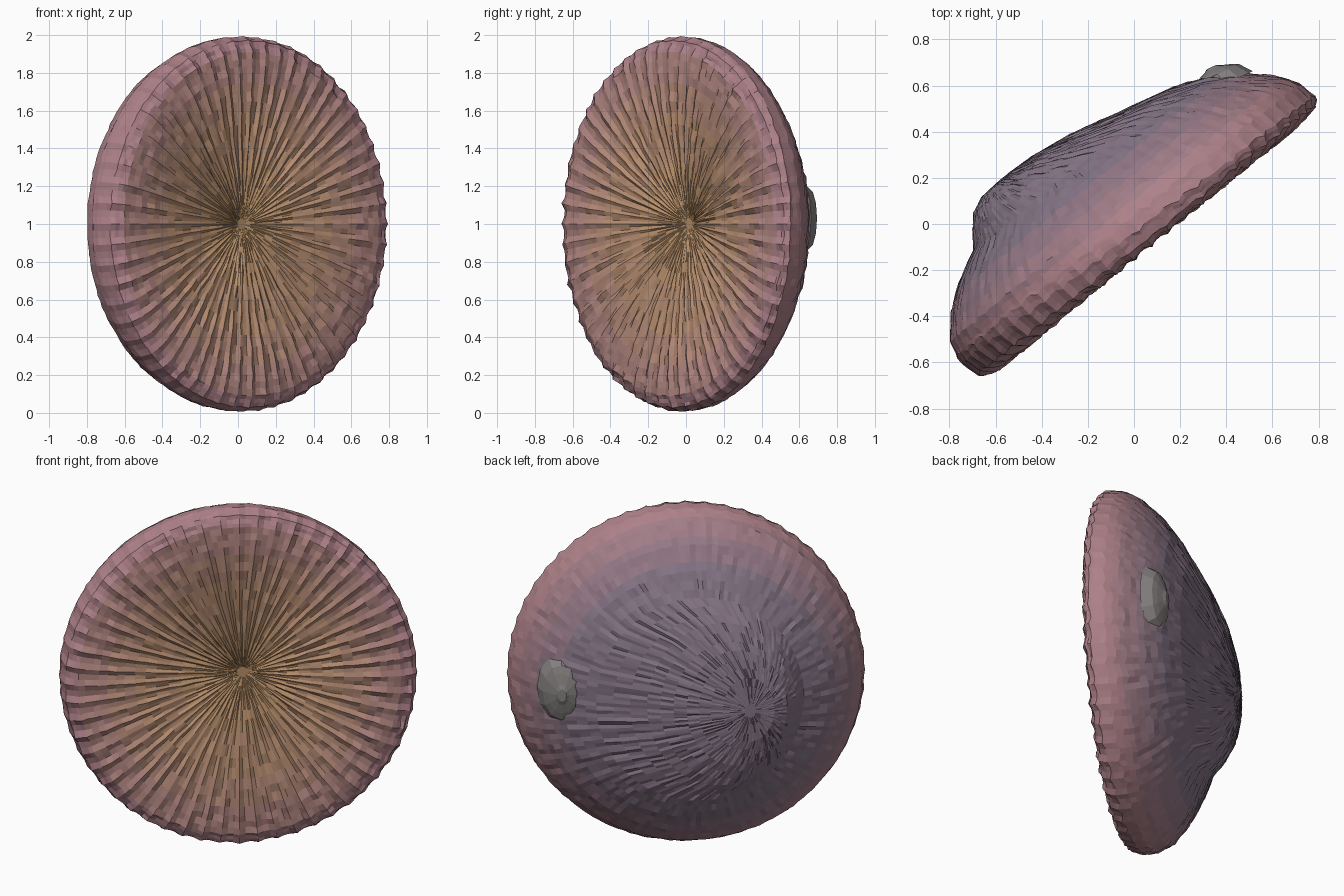
import bpy, bmesh, math, random
from mathutils import Vector

if "Cube" in bpy.data.objects:
    bpy.data.objects.remove(bpy.data.objects["Cube"])

random.seed(4)
SEG = 168
U = Vector((0.775, 0.632, 0))     # across the disc
N = Vector((0.632, -0.775, 0))    # out of the funnel side
Z = Vector((0, 0, 1))
C = Vector((0, 0, 1))


def material(name, rgb):
    m = bpy.data.materials.new(name)
    m.diffuse_color = (*rgb, 1)
    m.use_nodes = True
    m.node_tree.nodes["Principled BSDF"].inputs["Base Color"].default_value = m.diffuse_color
    return m


def mix(a, b, t):
    return tuple(x + (y - x) * t for x, y in zip(a, b))


# rings: u radius, z radius, u offset, height along N, rib strength
front = [(0.03, 0.03, 0.025, 0.0, 0), (0.10, 0.10, 0.02, 0.025, .3),
         (0.25, 0.26, 0.01, 0.055, .6), (0.45, 0.47, 0, 0.085, .8),
         (0.62, 0.65, 0, 0.105, 1), (0.76, 0.80, 0, 0.115, 1),
         (0.87, 0.91, 0, 0.112, 1)]
rim = [(0.935, 0.97, 0, 0.085, 1), (0.957, 0.992, 0, 0.03, 1),
       (0.95, 0.985, -0.008, -0.03, 1), (0.91, 0.945, -0.03, -0.11, .6)]
back = [(0.825, 0.85, -0.035, -0.20, .4), (0.715, 0.73, -0.035, -0.28, .3),
        (0.56, 0.60, -0.05, -0.35, .3), (0.40, 0.48, -0.16, -0.42, .2),
        (0.27, 0.34, -0.24, -0.475, .2), (0.14, 0.19, -0.30, -0.507, 0),
        (0.03, 0.04, -0.31, -0.515, 0)]


def refine(rings, n=3):
    out = []
    for a, b in zip(rings, rings[1:]):
        out += [mix(a, b, i / n) for i in range(n)]
    return out + [rings[-1]]


rings = refine(front + rim + back)

# colours graded from funnel centre over the rim to the back
tan, rose, mauve = (0.50, 0.29, 0.14), (0.42, 0.22, 0.25), (0.24, 0.18, 0.24)
palette = [material(f"funnel_{i}", mix(tan, rose, (i / 5) ** 1.5)) for i in range(6)]
palette += [material(f"back_{i}", mix(rose, mauve, i / 3)) for i in range(1, 4)]


def colour_index(i):
    f = i / (len(rings) - 1)
    return min(5, int(f / 0.40 * 5.99)) if f < 0.55 else min(8, 6 + int((f - 0.55) / 0.06))


# ribbed disc: lofted rings with radial ribs and a rough skin
bm = bmesh.new()
loops = []
for ru, rz, off, h, rib in rings:
    loop = []
    for k in range(SEG):
        a = 2 * math.pi * k / SEG
        wave = 0.007 * rib * math.cos(56 * a)
        rough = 0.006 * min(1, ru / 0.3)
        grow = 1 + 0.5 * wave + random.uniform(-0.3, 0.3) * rough
        edge = 0.04 * math.cos(a) * max(0, 1 - abs(h - 0.02) / 0.08) if ru > 0.9 else 0
        p = U * (off + ru * grow * math.cos(a)) + Z * (rz * grow * math.sin(a))
        p += N * (h + wave + edge + random.uniform(-1, 1) * rough)
        loop.append(bm.verts.new(C + p))
    loops.append(loop)
for i, (a, b) in enumerate(zip(loops, loops[1:])):
    for k in range(SEG):
        j = (k + 1) % SEG
        bm.faces.new((a[k], a[j], b[j], b[k])).material_index = colour_index(i)
bm.faces.new(loops[0]).material_index = 0
bm.faces.new(loops[-1]).material_index = 8
bmesh.ops.recalc_face_normals(bm, faces=bm.faces)
me = bpy.data.meshes.new("ribbed_disc")
bm.to_mesh(me)
bm.free()
for m in palette:
    me.materials.append(m)
disc = bpy.data.objects.new("ribbed_disc", me)
bpy.context.collection.objects.link(disc)

# stepped grey knob on the back
grey = material("knob_grey", (0.24, 0.22, 0.22))
bm = bmesh.new()
steps = [(0.17, -0.22), (0.135, -0.275), (0.10, -0.29), (0.05, -0.305), (0.03, -0.315)]
loops = []
for r, h in steps:
    loops.append([bm.verts.new(C + U * (0.69 + r * 0.75 * math.cos(t)) +
                               Z * (0.03 + r * 1.2 * math.sin(t)) +
                               N * (h + 0.25 * r * 0.75 * math.cos(t)))
                  for t in (2 * math.pi * k / 12 for k in range(12))])
for a, b in zip(loops, loops[1:]):
    for k in range(12):
        j = (k + 1) % 12
        bm.faces.new((a[k], a[j], b[j], b[k]))
bm.faces.new(loops[0])
bm.faces.new(loops[-1])
bmesh.ops.recalc_face_normals(bm, faces=bm.faces)
me = bpy.data.meshes.new("back_knob")
bm.to_mesh(me)
bm.free()
me.materials.append(grey)
bpy.context.collection.objects.link(bpy.data.objects.new("back_knob", me))
